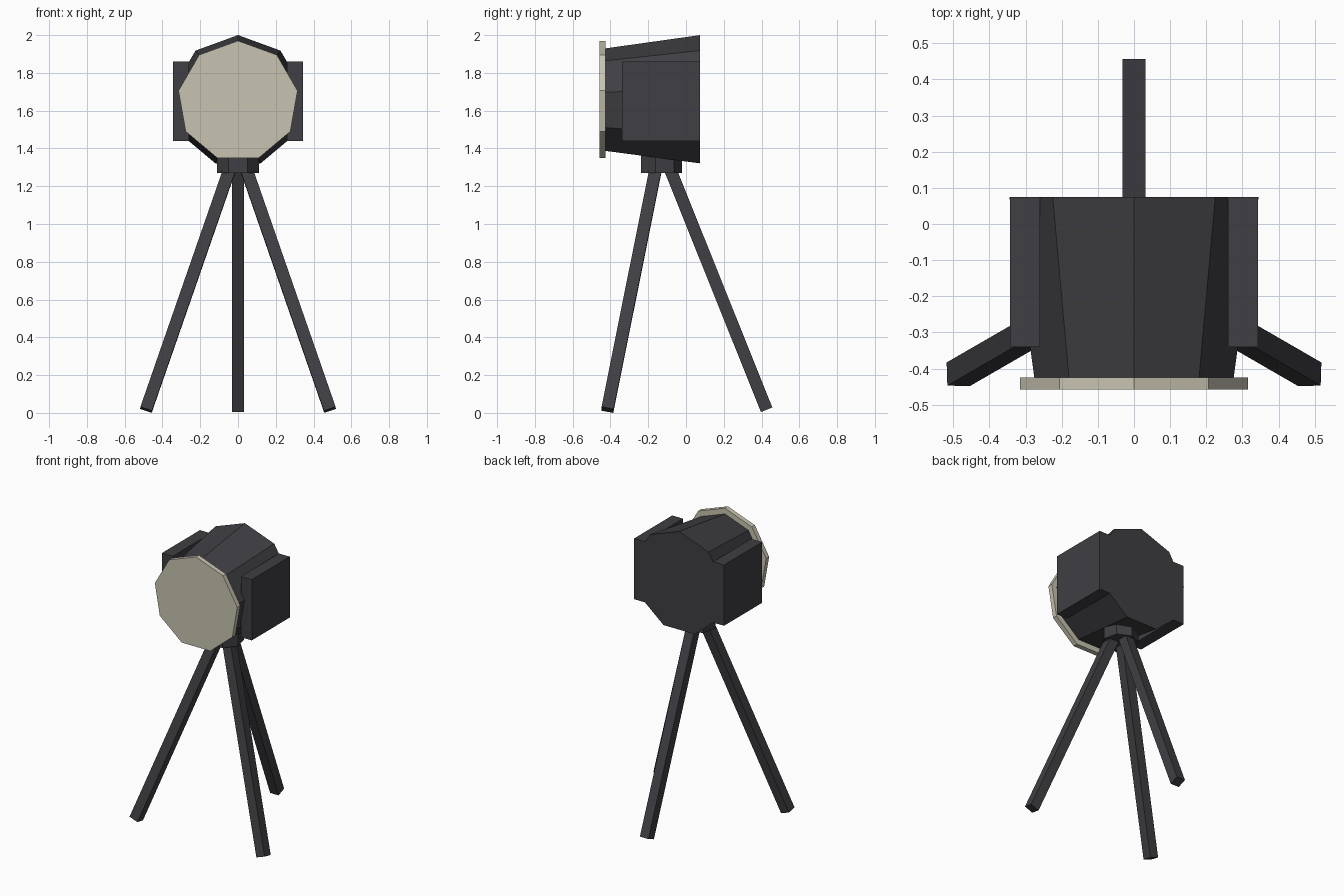
import bpy, bmesh, math
from mathutils import Vector, Matrix

cube = bpy.data.objects.get("Cube")
if cube:
    bpy.data.objects.remove(cube, do_unlink=True)


def material(name, rgb):
    m = bpy.data.materials.new(name)
    m.use_nodes = True
    m.diffuse_color = (*rgb, 1)
    m.node_tree.nodes["Principled BSDF"].inputs["Base Color"].default_value = (*rgb, 1)
    return m


charcoal = material("charcoal", (0.05, 0.049, 0.056))
cream = material("cream", (0.58, 0.55, 0.44))


def finish(name, bm, mat):
    bmesh.ops.recalc_face_normals(bm, faces=bm.faces[:])
    mesh = bpy.data.meshes.new(name)
    bm.to_mesh(mesh)
    bm.free()
    mesh.materials.append(mat)
    obj = bpy.data.objects.new(name, mesh)
    bpy.context.collection.objects.link(obj)
    return obj


def prism(name, sides, start, end, r1, r2, u, v, mat):
    """Tapered polygon prism with one corner pointing along v."""
    bm = bmesh.new()
    rings = []
    for centre, r in ((start, r1), (end, r2)):
        ring = []
        for i in range(sides):
            a = math.tau * i / sides
            ring.append(bm.verts.new(Vector(centre) + r * (math.sin(a) * u + math.cos(a) * v)))
        rings.append(ring)
        bm.faces.new(ring)
    for i in range(sides):
        j = (i + 1) % sides
        bm.faces.new((rings[0][i], rings[0][j], rings[1][j], rings[1][i]))
    return finish(name, bm, mat)


def box(name, size, matrix, mat):
    bm = bmesh.new()
    bmesh.ops.create_cube(bm, size=1, matrix=matrix @ Matrix.Diagonal((*size, 1)))
    return finish(name, bm, mat)


X, Y, Z = Vector((1, 0, 0)), Vector((0, 1, 0)), Vector((0, 0, 1))

# Lamp head: tapered housing and the flat lens on its front
prism("housing", 9, (0, -0.425, 1.65), (0, 0.075, 1.65), 0.28, 0.35, X, Z, charcoal)
prism("lens", 9, (0, -0.458, 1.65), (0, -0.425, 1.65), 0.32, 0.32, X, Z, cream)

# Side boxes
for side, s in (("left", 1), ("right", -1)):
    box(f"{side}_side_box", (0.083, 0.415, 0.42),
        Matrix.Translation((s * 0.302, -0.1325, 1.65)), charcoal)

# Hub under the head
HUB_Y = -0.135
prism("tripod_hub", 7, (0, HUB_Y, 1.27), (0, HUB_Y, 1.37), 0.115, 0.115, X, Y, charcoal)

# Three splayed square legs
for name, angle in (("back_leg", 90), ("left_front_leg", -30), ("right_front_leg", 210)):
    a = math.radians(angle)
    out = Vector((math.cos(a), math.sin(a), 0))
    base = Vector((0, HUB_Y, 0))
    foot = base + out * 0.562 + Z * 0.0165
    top = base + out * 0.035 + Z * 1.33
    axis = top - foot
    turn = Z.rotation_difference(axis).to_matrix().to_4x4()
    box(name, (0.065, 0.065, axis.length), Matrix.Translation((foot + top) / 2) @ turn, charcoal)
